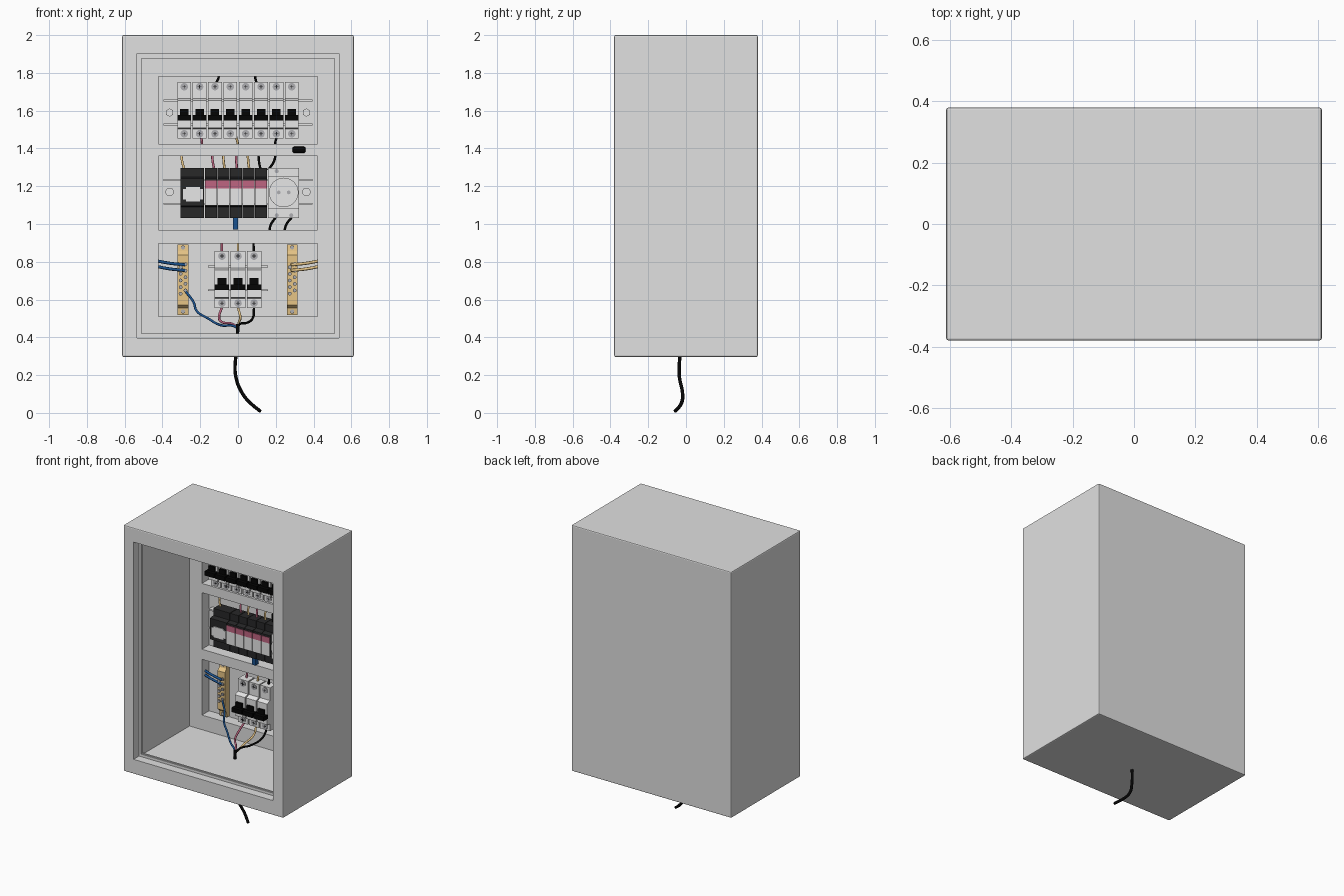
import bpy, bmesh, math
from mathutils import Matrix

if "Cube" in bpy.data.objects:
    bpy.data.objects.remove(bpy.data.objects["Cube"])


def mat(name, r, g, b):
    m = bpy.data.materials.new(name)
    m.diffuse_color = (r, g, b, 1)
    m.use_nodes = True
    m.node_tree.nodes["Principled BSDF"].inputs["Base Color"].default_value = m.diffuse_color
    return m


GREY = mat("cabinet_grey", .75, .75, .75)
LIGHT = mat("light_plastic", .8, .8, .8)
WHITE = mat("white_label", .84, .84, .84)
BLACK = mat("black", .0015, .0015, .0015)
DARK = mat("dark_plastic", .021, .021, .022)
PINK = mat("pink", .52, .13, .22)
GOLD = mat("brass", .8, .56, .24)
BLUE = mat("blue", .01, .085, .28)
STEEL = mat("steel", .42, .42, .44)


def finish(name, bm, m, smooth=False):
    bmesh.ops.recalc_face_normals(bm, faces=bm.faces)
    me = bpy.data.meshes.new(name)
    bm.to_mesh(me)
    bm.free()
    me.materials.append(m)
    ob = bpy.data.objects.new(name, me)
    bpy.context.collection.objects.link(ob)
    if smooth:
        bpy.context.view_layer.objects.active = ob
        ob.select_set(True)
        bpy.ops.object.shade_smooth_by_angle()
        ob.select_set(False)
    return ob


def boxes(name, m, ranges, bevel=0):
    """Boxes given as (x0, x1, y0, y1, z0, z1)."""
    bm = bmesh.new()
    for x0, x1, y0, y1, z0, z1 in ranges:
        mx = Matrix.Translation(((x0 + x1) / 2, (y0 + y1) / 2, (z0 + z1) / 2))
        mx = mx @ Matrix.Diagonal((x1 - x0, y1 - y0, z1 - z0, 1))
        bmesh.ops.create_cube(bm, size=1, matrix=mx)
    if bevel:
        bmesh.ops.bevel(bm, geom=bm.edges[:], offset=bevel, segments=2, affect='EDGES', profile=.5)
    return finish(name, bm, m)


def discs(name, m, centres, r, y0, y1, sides=20):
    """Cylinders along y at the given (x, z) centres."""
    bm = bmesh.new()
    for x, z in centres:
        mx = Matrix.Translation((x, (y0 + y1) / 2, z)) @ Matrix.Rotation(math.pi / 2, 4, 'X')
        bmesh.ops.create_cone(bm, cap_ends=True, segments=sides, radius1=r, radius2=r,
                              depth=y1 - y0, matrix=mx)
    return finish(name, bm, m, sides > 8)


def extrude_x(name, m, profile, spans):
    """Side profile of (y, z) points extruded over each x span."""
    bm = bmesh.new()
    for x0, x1 in spans:
        f = bm.faces.new([bm.verts.new((x0, y, z)) for y, z in profile])
        g = bmesh.ops.extrude_face_region(bm, geom=[f])['geom']
        for v in g:
            if isinstance(v, bmesh.types.BMVert):
                v.co.x = x1
        bm.faces.new([v for v in f.verts]) if not f.is_valid else None
    return finish(name, bm, m)


def wire(name, m, pts, r=.0065):
    cu = bpy.data.curves.new(name, 'CURVE')
    cu.dimensions = '3D'
    cu.bevel_depth, cu.bevel_resolution, cu.resolution_u, cu.use_fill_caps = r, 2, 6, True
    s = cu.splines.new('BEZIER')
    s.bezier_points.add(len(pts) - 1)
    for b, p in zip(s.bezier_points, pts):
        b.co = p
        b.handle_left_type = b.handle_right_type = 'AUTO'
    cu.materials.append(m)
    bpy.context.collection.objects.link(bpy.data.objects.new(name, cu))


# Cabinet shell: nested rectangular loops from the back, over the front rim, into the cavity
bm = bmesh.new()
rings = []
for w, z0, z1, y in [(.613, .296, 2, .38), (.613, .296, 2, -.38), (.535, .397, 1.902, -.38),
                     (.535, .397, 1.902, -.32), (.518, .415, 1.882, -.32),
                     (.518, .415, 1.882, -.315), (.512, .42, 1.876, -.315), (.512, .42, 1.876, -.305),
                     (.515, .41, 1.88, -.305), (.515, .41, 1.88, .285)]:
    rings.append([bm.verts.new((x, y, z)) for x, z in ((-w, z0), (w, z0), (w, z1), (-w, z1))])
for a, b in zip(rings, rings[1:]):
    for i in range(4):
        j = (i + 1) % 4
        bm.faces.new((a[i], a[j], b[j], b[i]))
bm.faces.new(rings[0])
bm.faces.new(rings[-1])
outer = [e for e in bm.edges if all(abs(v.co.x) > .6 for v in e.verts)]
bmesh.ops.bevel(bm, geom=outer, offset=.007, segments=2, affect='EDGES', profile=.5)
finish("cabinet", bm, GREY)

# Inner cover with three windows
P0, P1 = .205, .283
cover = [(-.515, -.42, P0, P1, .41, 1.88), (.42, .515, P0, P1, .41, 1.88)]
cover += [(-.42, .42, P0, P1, a, b) for a, b in
          ((.41, .511), (.897, .967), (1.359, 1.423), (1.782, 1.88))]
boxes("inner_cover", GREY, cover)
boxes("cover_latch", BLACK, [(.288, .358, .175, .206, 1.376, 1.41)], .01)

# Mounting rails: two thin strips each, with fixing screws
for nm, half, zc in (("top", .395, 1.59), ("middle", .395, 1.17), ("bottom", .16, .712)):
    boxes(nm + "_rail", LIGHT, [(-half, half, .245, .283, zc + s * .063 - .005, zc + s * .063 + .005)
                                for s in (-1, 1)])
    if half > .3:
        discs(nm + "_rail_screws", LIGHT, [(-.362, zc), (.362, zc)], .022, .262, .284,
              6 if nm == "top" else 20)


# Rows of circuit breakers
def breaker_row(name, xs, w, z, dy):
    f, t = .142 + dy, .175 + dy
    prof = [(.245, z), (t, z), (t, z + .05), (f, z + .056), (f, z + .2), (t, z + .212),
            (t, z + .3), (.245, z + .3)]
    extrude_x(name + "_bodies", LIGHT, prof, [(x - w, x + w) for x in xs])
    # switch levers: wide grip bar with a narrower stem above it
    boxes(name + "_grips", BLACK, [(x - w, x + w, f - .038, f + .01, z + .095, z + .125) for x in xs])
    boxes(name + "_stems", BLACK, [(x - w * .62, x + w * .62, f - .014, f + .01, z + .12, z + .157) for x in xs])
    boxes(name + "_windows", LIGHT, [(x - w * .62, x + w * .62, f - .003, f + .003, z + .06, z + .09) for x in xs])
    cs = [(x, zz) for x in xs for zz in (z + .025, z + .274)]
    discs(name + "_terminal_screws", STEEL, cs, .02, t - .004, t + .005)
    slots = []
    for x, zz in cs:
        slots += [(x - .01, x + .01, t - .0055, t, zz - .002, zz + .002),
                  (x - .002, x + .002, t - .005, t, zz - .01, zz + .01)]
    boxes(name + "_screw_slots", DARK, slots)


breaker_row("top_breaker", [(i - 3.5) * .0813 for i in range(8)], .0365, 1.453, -.012)
breaker_row("main_breaker", [-.085, 0, .085], .0385, .556, 0)

# Middle row: meter and five protection modules in dark plastic
mid_prof = [(.245, 1.031), (.165, 1.031), (.165, 1.091), (.13, 1.096), (.13, 1.242),
            (.165, 1.248), (.165, 1.297), (.245, 1.297)]
mods = [(-.175 + i * .0665, -.112 + i * .0665) for i in range(5)]
extrude_x("dark_modules", DARK, mid_prof, [(-.305, -.179)] + mods)
boxes("module_pink_bands", PINK, [(a, b, .126, .132, 1.189, 1.229) for a, b in mods])
boxes("module_white_labels", WHITE, [(a, b, .126, .132, 1.1, 1.189) for a, b in mods])
boxes("meter_display", WHITE, [(-.29, -.185, .126, .132, 1.13, 1.185),
                               (-.275, -.2, .1255, .132, 1.12, 1.195)])

# Socket module
boxes("socket_body", LIGHT, [(.16, .324, .165, .245, 1.031, 1.297), (.16, .324, .14, .165, 1.081, 1.252)])
discs("socket_face", LIGHT, [(.242, 1.167)], .078, .125, .15, 32)
discs("socket_holes", STEEL, [(.216, 1.167), (.268, 1.167)], .01, .122, .13, 12)
discs("socket_screws", STEEL, [(.205, 1.28), (.205, 1.046), (.282, 1.046)], .011, .16, .17, 12)

# Brass terminal bars with raised middle and staggered screws
bar_prof = [(.283, .518), (.255, .518), (.25, .556), (.232, .571), (.232, .836), (.25, .856),
            (.255, .892), (.283, .892)]
extrude_x("terminal_bars", GOLD, bar_prof, [(-.319, -.263), (.259, .315)])
bar_screws = [(c + s * .013, .631 + .035 * i + (.017 if s > 0 else 0))
              for c in (-.291, .287) for s in (-1, 1) for i in range(5)]
discs("bar_screws", STEEL, bar_screws, .0098, .222, .236, 12)
discs("bar_end_screws", STEEL, [(c, z) for c in (-.291, .287) for z in (.537, .876)], .011, .245, .262, 12)

# Wires leaving the terminal bars sideways
for z in (.806, .776):
    wire("blue_bar_wire", BLUE, [(-.435, .245, z), (-.36, .235, z - .014), (-.28, .225, z - .022)], .008)
    wire("brass_bar_wire", GOLD, [(.435, .245, z), (.36, .235, z - .014), (.28, .225, z - .022)], .008)

# Short wires that disappear behind the cover: x, z at device, x, z at cover, colour
links = [(-.12, 1.741, -.1, 1.796, BLACK), (.1, 1.741, .09, 1.796, BLACK),
         (-.195, 1.461, -.19, 1.406, PINK), (-.01, 1.461, 0, 1.406, GOLD), (.205, 1.461, .195, 1.406, BLACK),
         (-.283, 1.286, -.3, 1.376, GOLD), (-.125, 1.286, -.137, 1.376, PINK), (-.07, 1.286, -.078, 1.376, GOLD),
         (-.005, 1.286, -.01, 1.376, PINK), (.06, 1.286, .052, 1.376, GOLD), (.12, 1.286, .108, 1.376, BLACK),
         (.16, 1.286, .2, 1.376, BLACK), (.2, 1.036, .165, .956, BLACK), (.285, 1.036, .245, .956, BLACK),
         (-.085, .846, -.085, .911, PINK), (0, .846, 0, .911, GOLD), (.085, .846, .082, .911, BLACK)]
for x0, z0, x1, z1, m in links:
    wire("link_wire", m, [(x0, .215, z0), (.25 * x0 + .75 * x1, .22, (z0 + z1) / 2), (x1, .235, z1)])

# Blue plug under the modules
boxes("blue_plug", BLUE, [(-.027, .001, .19, .225, .97, 1.032)], .004)

# Supply wires gathered into the cable through the floor
J = (-.002, -.028, .45)
wire("supply_blue", BLUE, [(-.275, .222, .641), (-.235, .19, .586), (-.22, .16, .541), (-.16, .11, .501),
                           (-.09, .05, .464), (-.03, 0, .462), J])
wire("supply_pink", PINK, [(-.085, .2, .558), (-.1, .16, .511), (-.085, .09, .481), (-.03, .02, .471), J])
wire("supply_brass", GOLD, [(0, .2, .558), (.012, .16, .511), (.005, .07, .481), J])
wire("supply_black", BLACK, [(.085, .2, .558), (.08, .15, .506), (.045, .07, .476), (.01, .01, .471), J])
wire("supply_cable", BLACK, [(-.002, -.028, .47), (-.003, -.03, .41), (-.012, -.033, .3), (-.013, -.036, .2),
                             (.025, -.018, .1), (.068, -.025, .05), (.118, -.057, .009)], .0095)
